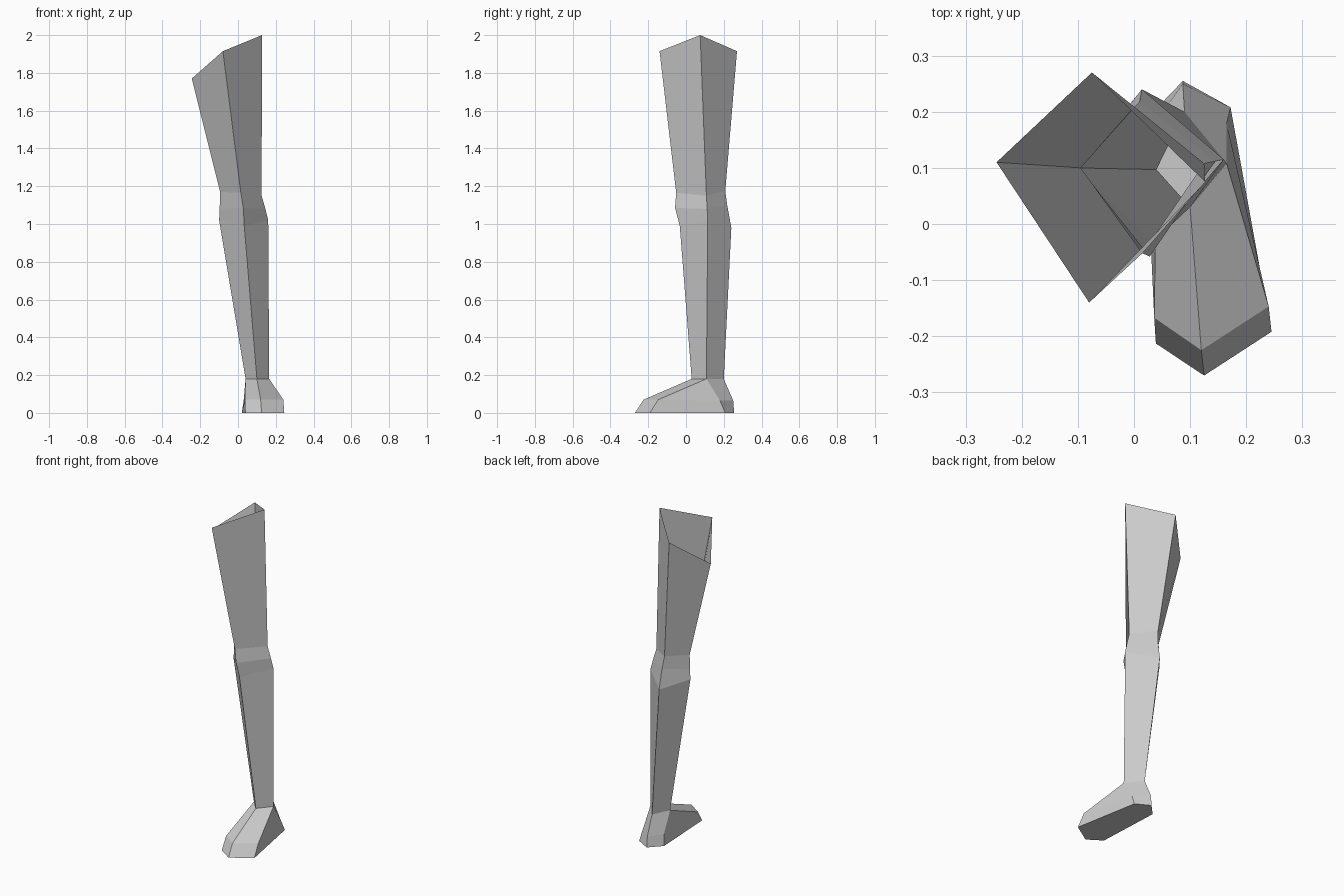
import bpy


def lofted(name, rings, closed_bottom=False):
    """Bridge rings listed top to bottom, each counterclockwise from above."""
    index = {}

    def vid(p):
        return index.setdefault(p, len(index))

    faces = []
    for hi, lo in zip(rings, rings[1:]):
        n = len(hi)
        for i in range(n):
            j = (i + 1) % n
            quad = [vid(p) for p in (lo[i], lo[j], hi[j], hi[i])]
            faces.append(list(dict.fromkeys(quad)))  # repeated points give triangles
    if closed_bottom:
        faces.append([vid(p) for p in reversed(rings[-1])])
    mesh = bpy.data.meshes.new(name)
    mesh.from_pydata(list(index), [], faces)
    mesh.update()
    obj = bpy.data.objects.new(name, mesh)
    bpy.context.collection.objects.link(obj)
    return obj


# Four-sided rings: inner, front, outer, back corner
hip = [(-0.245, 0.11, 1.77), (-0.08, -0.14, 1.915), (0.127, 0.075, 2.0), (-0.075, 0.27, 1.915)]
knee_top = [(-0.095, 0.10, 1.17), (0.015, -0.052, 1.165), (0.125, 0.108, 1.15), (0.0, 0.208, 1.175)]
knee_mid = [(-0.097, 0.10, 1.08), (0.028, -0.058, 1.085), (0.145, 0.112, 1.08), (0.01, 0.218, 1.10)]
knee_low = [(-0.1, 0.10, 1.02), (0.033, -0.033, 0.99), (0.16, 0.115, 1.02), (0.014, 0.24, 0.98)]
ankle = [(0.04, 0.097, 0.18), (0.1, 0.03, 0.18), (0.165, 0.108, 0.18), (0.09, 0.2, 0.18)]

# Open-topped leg
lofted("leg", [hip, knee_top, knee_mid, knee_low, ankle])

# Foot: three toe corners, three heel corners, flat sole
inner, front, outer, back = ankle
collar = [inner, front, outer, outer, back, inner]
upper = [(0.036, -0.167, 0.07), (0.12, -0.225, 0.07), (0.24, -0.147, 0.07),
         (0.165, 0.18, 0.065), (0.087, 0.25, 0.065), (0.03, 0.17, 0.065)]
sole = [(0.039, -0.213, 0), (0.125, -0.27, 0), (0.245, -0.192, 0),
        (0.172, 0.208, 0), (0.087, 0.255, 0), (0.02, 0.185, 0)]
lofted("foot", [collar, upper, sole], closed_bottom=True)
